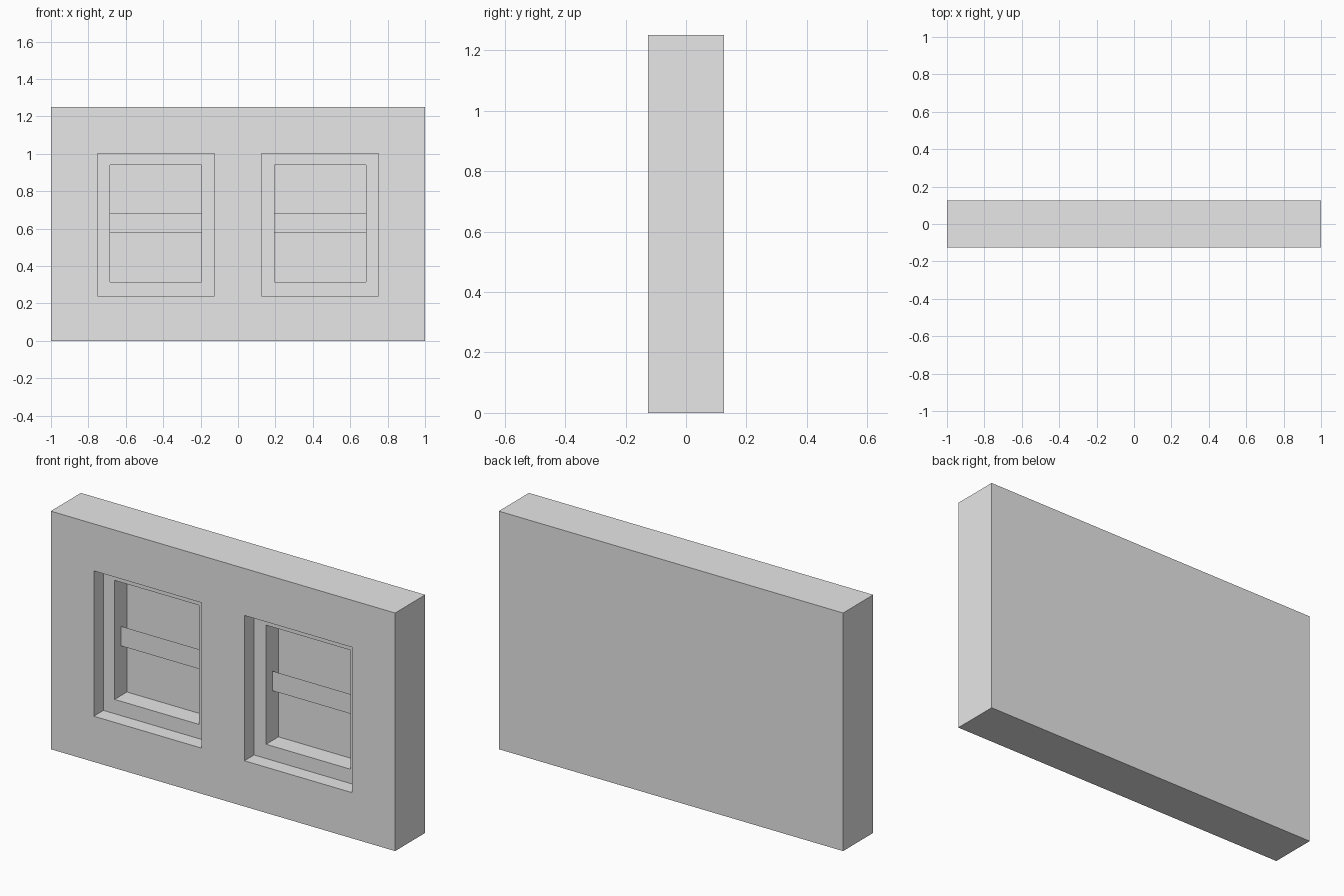
import bpy

default = bpy.data.objects.get("Cube")
if default:
    bpy.data.objects.remove(default, do_unlink=True)

grey = bpy.data.materials.new("plain_grey")
grey.use_nodes = True
colour = (0.8, 0.8, 0.8, 1)
grey.diffuse_color = colour
grey.node_tree.nodes["Principled BSDF"].inputs["Base Color"].default_value = colour


def box(name, x, y, z):
    """Box spanning the given (low, high) ranges."""
    spans = (x, y, z)
    bpy.ops.mesh.primitive_cube_add(size=1, location=[(a + b) / 2 for a, b in spans])
    ob = bpy.context.object
    ob.name = name
    ob.scale = [b - a for a, b in spans]
    bpy.ops.object.transform_apply(location=True, rotation=True, scale=True)
    ob.data.materials.append(grey)
    return ob


def cut(target, cutter):
    """Carve the cutter out of the target, then discard it."""
    mod = target.modifiers.new("recess", 'BOOLEAN')
    mod.operation = 'DIFFERENCE'
    mod.solver = 'EXACT'
    mod.object = cutter
    bpy.context.view_layer.objects.active = target
    bpy.ops.object.modifier_apply(modifier=mod.name)
    bpy.data.objects.remove(cutter, do_unlink=True)


def mirrored(span, side):
    return tuple(sorted(side * v for v in span))


# Depths from the wall face back to the pane
FRONT, FRAME, BAR, PANE = -0.125, -0.045, 0.006, 0.057
OPENING_X, OPENING_Z = (0.125, 0.75), (0.24, 1.003)
SASH_X, SASH_Z = (0.195, 0.685), (0.315, 0.94)
BAR_Z = (0.577, 0.68)

# Solid wall
wall = box("wall", (-1, 1), (FRONT, -FRONT), (0, 1.25))

for side, label in ((1, "left"), (-1, "right")):
    # Stepped window recess: opening, then sash
    cut(wall, box("opening_cutter", mirrored(OPENING_X, side), (FRONT - 0.1, FRAME), OPENING_Z))
    cut(wall, box("sash_cutter", mirrored(SASH_X, side), (FRONT - 0.1, PANE), SASH_Z))

    # Thin crossbar plate set midway into the sash
    x0, x1 = mirrored(SASH_X, side)
    z0, z1 = BAR_Z
    mesh = bpy.data.meshes.new(label + "_window_bar")
    mesh.from_pydata([(x0, BAR, z0), (x1, BAR, z0), (x1, BAR, z1), (x0, BAR, z1)],
                     [], [(0, 1, 2, 3)])
    mesh.materials.append(grey)
    bar = bpy.data.objects.new(label + "_window_bar", mesh)
    bpy.context.collection.objects.link(bar)
